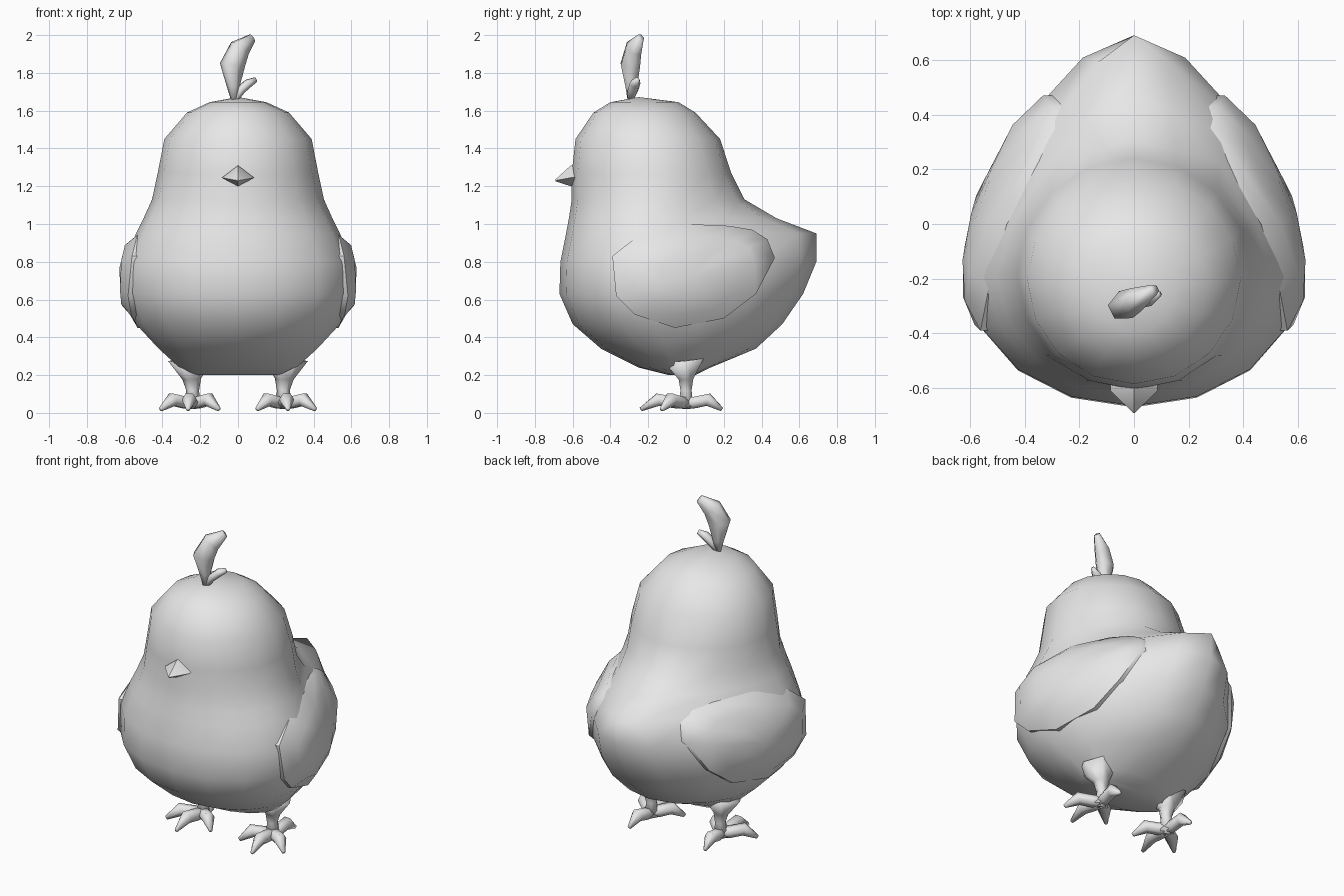
import bpy, bmesh
from math import sin, cos, pi, radians
from mathutils import Vector
from mathutils.bvhtree import BVHTree

old = bpy.data.objects.get("Cube")
if old:
    bpy.data.objects.remove(old, do_unlink=True)

grey = bpy.data.materials.new("light_grey")
grey.use_nodes = True
colour = (0.8, 0.8, 0.8, 1)
grey.diffuse_color = colour
grey.node_tree.nodes["Principled BSDF"].inputs["Base Color"].default_value = colour


def loft(name, rings, angle=180):
    """Skin closed rings of points; each end is closed with a face."""
    bm = bmesh.new()
    loops = [[bm.verts.new(p) for p in ring] for ring in rings]
    n = len(loops[0])
    for a, b in zip(loops, loops[1:]):
        for i in range(n):
            j = (i + 1) % n
            bm.faces.new((a[i], a[j], b[j], b[i]))
    bm.faces.new(loops[0])
    bm.faces.new(loops[-1])
    bmesh.ops.remove_doubles(bm, verts=bm.verts, dist=0.0005)
    bmesh.ops.recalc_face_normals(bm, faces=bm.faces)
    mesh = bpy.data.meshes.new(name)
    bm.to_mesh(mesh)
    bm.free()
    mesh.materials.append(grey)
    obj = bpy.data.objects.new(name, mesh)
    bpy.context.collection.objects.link(obj)
    bpy.ops.object.select_all(action='DESELECT')
    obj.select_set(True)
    bpy.context.view_layer.objects.active = obj
    bpy.ops.object.shade_smooth_by_angle(angle=radians(angle))
    return obj


def tube(name, path, up, sides=6):
    """Tapered limb along (point, width, thickness) stations."""
    pts = [Vector(p) for p, _, _ in path]
    rings = []
    for k, (_, w, t) in enumerate(path):
        way = (pts[min(k + 1, len(pts) - 1)] - pts[max(k - 1, 0)]).normalized()
        side = way.cross(Vector(up)).normalized()
        top = side.cross(way)
        rings.append([pts[k] + side * w * cos(2 * pi * i / sides)
                      + top * t * sin(2 * pi * i / sides) for i in range(sides)])
    return loft(name, rings)


def body_ring(z, w, front, back, power, n=16):
    """Round breast, with a rear half that narrows to the tail."""
    mid = (front + min(back, 0.25)) / 2
    ring = []
    for i in range(n):
        a = 2 * pi * i / n
        s, c = sin(a), cos(a)
        e = 2 / power if c < 0 else 1
        x = w * abs(s) ** e * (1 if s > 0 else -1)
        y = mid + (mid - back) * -abs(c) ** e if c < 0 else mid + (front - mid) * c
        ring.append((x, y, z))
    return ring


# Body: height, half width, breast y, back y, rear roundness
body = loft("body", [body_ring(*r) for r in (
    (0.20, 0.24, -0.09, 0.05, 2), (0.24, 0.31, -0.25, 0.13, 2),
    (0.34, 0.42, -0.45, 0.37, 2), (0.47, 0.54, -0.60, 0.51, 1.9),
    (0.63, 0.60, -0.67, 0.62, 1.8), (0.80, 0.60, -0.665, 0.69, 1.65),
    (0.95, 0.54, -0.635, 0.69, 1.35), (1.03, 0.50, -0.62, 0.48, 1.45),
    (1.13, 0.455, -0.605, 0.31, 1.75), (1.27, 0.425, -0.605, 0.24, 2),
    (1.45, 0.39, -0.585, 0.18, 2), (1.59, 0.27, -0.49, 0.05, 2),
    (1.645, 0.15, -0.40, -0.04, 2), (1.672, 0.0, -0.25, -0.25, 2))])

bm = bmesh.new()
bm.from_mesh(body.data)
skin = BVHTree.FromBMesh(bm)
bm.free()

# Wings: thin shells that follow the body, outlined in y and z
outline = [(-0.39, 0.83), (-0.37, 0.62), (-0.27, 0.52), (-0.06, 0.45),
           (0.20, 0.50), (0.37, 0.63), (0.47, 0.82), (0.43, 0.92),
           (0.35, 0.97), (0.23, 0.99), (0.0, 1.0), (-0.25, 0.94)]


def wing_point(y, z, scale, lift, side):
    py, pz = 0.04 + (y - 0.04) * scale, 0.73 + (z - 0.73) * scale
    hit = skin.ray_cast(Vector((2, py, pz)), Vector((-1, 0, 0)))[0]
    shoulder = z > 0.93 and y < 0.2
    x = (hit.x if hit else 0.3) + (0.004 if shoulder and scale == 1 else lift)
    return (x * side, py, pz)


for label, side in (("left", 1), ("right", -1)):
    loft(label + "_wing",
         [[wing_point(y, z, s, lift, side) for y, z in outline]
          for s, lift in ((1, -0.03), (1, 0.028), (0.75, 0.04), (0.4, 0.042), (0, 0.042))], 50)

    # Legs flare where they meet the belly
    tube(label + "_leg", [((side * 0.25, -0.01, 0.28), 0.12, 0.12),
                          ((side * 0.245, 0, 0.18), 0.05, 0.045),
                          ((side * 0.24, 0, 0.12), 0.034, 0.034),
                          ((side * 0.245, 0, 0.03), 0.045, 0.045)], (0, 1, 0))

    # Toes arch over a knuckle, then taper to the ground
    for toe, dx, dy in (("front", 0.02, -0.24), ("inner", -0.145, -0.13),
                        ("outer", 0.165, -0.13), ("back", 0.02, 0.19)):
        def at(f, z):
            return (side * (0.245 + dx * f), dy * f, z)
        tube(label + "_" + toe + "_toe",
             [(at(-0.1, 0.05), 0.03, 0.035), (at(0.25, 0.055), 0.04, 0.035),
              (at(0.62, 0.07), 0.04, 0.038), (at(1, 0.018), 0.01, 0.012)], (0, 0, 1))

# Beak: a short four-sided point
beak_base = [(0.085, 1.245), (0, 1.31), (-0.085, 1.245), (0, 1.2)]
loft("beak", [[(x, -0.57, z) for x, z in beak_base],
              [(x, -0.61, z) for x, z in beak_base],
              [(x * 0.05, -0.69, 1.23 + (z - 1.24) * 0.1) for x, z in beak_base]], 40)

# Crest feathers
tube("large_crest_feather", [((-0.02, -0.295, 1.65), 0.015, 0.015),
                             ((-0.025, -0.29, 1.73), 0.035, 0.035),
                             ((-0.03, -0.295, 1.84), 0.055, 0.07),
                             ((0.01, -0.275, 1.93), 0.045, 0.06),
                             ((0.075, -0.24, 1.985), 0.02, 0.025)], (1, 0.5, 0))
tube("small_crest_feather", [((-0.02, -0.295, 1.65), 0.015, 0.015),
                             ((0.015, -0.28, 1.71), 0.03, 0.025),
                             ((0.055, -0.27, 1.745), 0.03, 0.025),
                             ((0.095, -0.255, 1.765), 0.01, 0.015)], (0, 0, 1))
